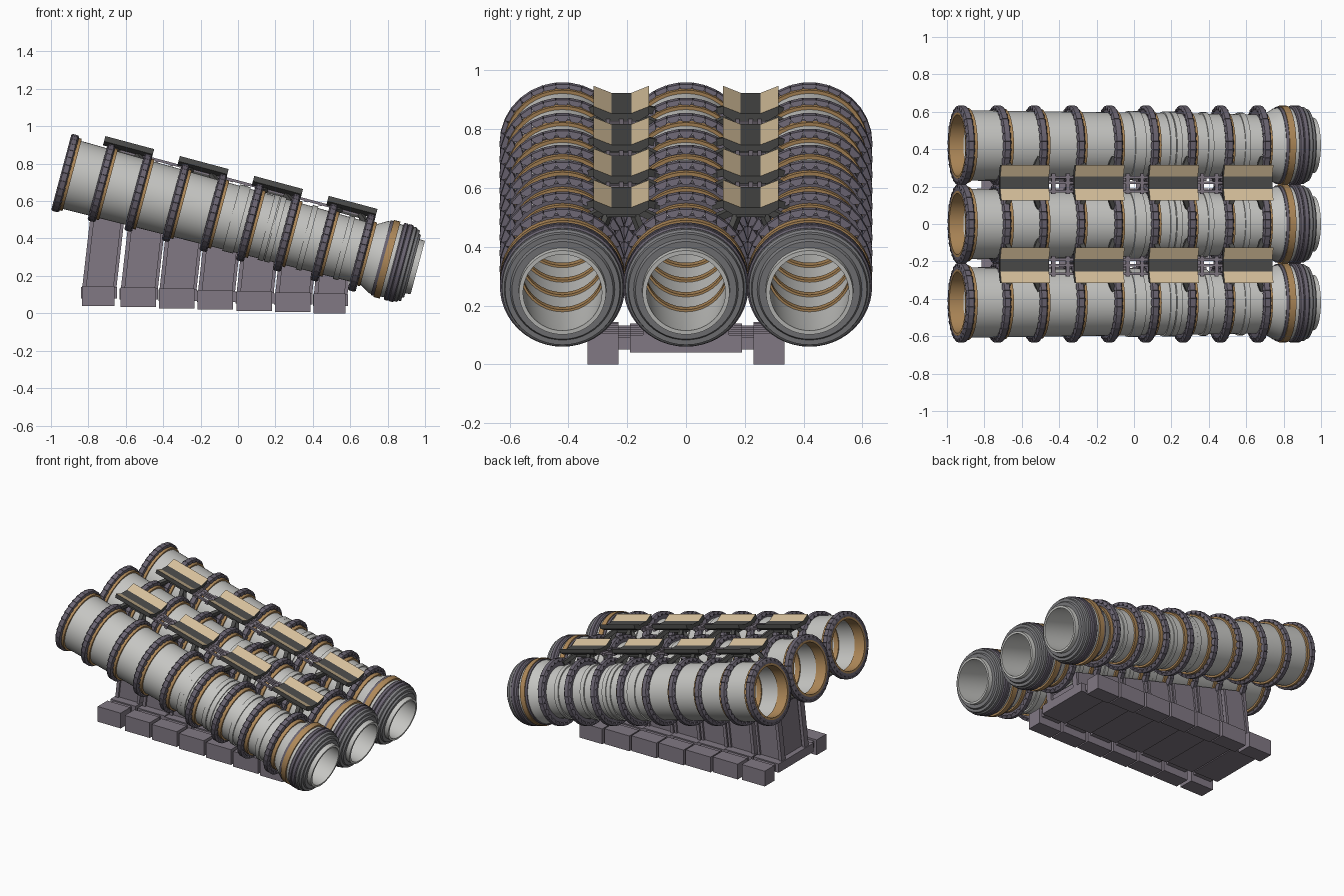
import bpy, bmesh, math
from mathutils import Vector

if "Cube" in bpy.data.objects:
    bpy.data.objects.remove(bpy.data.objects["Cube"])

TILT = math.radians(15)
AXIS_Z = 0.502
TUBE_Y = (-0.42, 0.0, 0.42)
RINGS = [-0.956, -0.755, -0.552, -0.345, -0.137, 0.066, 0.271, 0.477, 0.685]


def mat(name, rgb):
    m = bpy.data.materials.new(name)
    m.diffuse_color = (*rgb, 1)
    m.use_nodes = True
    m.node_tree.nodes["Principled BSDF"].inputs["Base Color"].default_value = m.diffuse_color
    return m


GREY = mat("pale grey metal", (0.56, 0.56, 0.54))
PURPLE = mat("muted purple", (0.22, 0.19, 0.23))
RINGC = mat("ring purple", (0.145, 0.128, 0.165))
ORANGE = mat("copper tan", (0.43, 0.25, 0.10))
BEIGE = mat("beige panel", (0.68, 0.53, 0.33))
DARK = mat("charcoal", (0.075, 0.075, 0.072))
MID = mat("mid grey", (0.20, 0.20, 0.21))


def finish(bm, name, mats, smooth=False):
    bmesh.ops.recalc_face_normals(bm, faces=bm.faces)
    me = bpy.data.meshes.new(name)
    bm.to_mesh(me)
    bm.free()
    for m in mats:
        me.materials.append(m)
    if smooth:
        me.shade_smooth()
        me.set_sharp_from_angle(angle=math.radians(30))
    return me


def place(me, name, y=0.0, tilted=True):
    ob = bpy.data.objects.new(name, me)
    bpy.context.collection.objects.link(ob)
    if tilted:
        ob.location = (0, y, AXIS_Z)
        ob.rotation_euler = (0, TILT, 0)
    else:
        ob.location = (0, y, 0)
    return ob


def lathe(bm, prof, n=48):
    """Revolve a closed (along, radius) profile about the x axis."""
    rows = []
    for i in range(n):
        a = math.tau * i / n
        rows.append([bm.verts.new((s, r * math.sin(a), r * math.cos(a))) for s, r in prof])
    k = len(prof)
    for i in range(n):
        p, q = rows[i], rows[(i + 1) % n]
        for j in range(k):
            bm.faces.new((p[j], p[(j + 1) % k], q[(j + 1) % k], q[j]))


def band(bm, s0, s1, r0, r1):
    lathe(bm, [(s0, r0), (s0, r1), (s1, r1), (s1, r0)])


def prism(bm, a, b):
    """Solid between two matching 3D loops; returns side faces."""
    va, vb = [bm.verts.new(p) for p in a], [bm.verts.new(p) for p in b]
    bm.faces.new(va)
    bm.faces.new(vb[::-1])
    k = len(va)
    return [bm.faces.new((va[i], va[(i + 1) % k], vb[(i + 1) % k], vb[i])) for i in range(k)]


def box(bm, x0, x1, y0, y1, z0, z1):
    c = [(y0, z0), (y1, z0), (y1, z1), (y0, z1)]
    prism(bm, [(x0, *p) for p in c], [(x1, *p) for p in c])


def bar(bm, p, q, w):
    """Square bar from p to q."""
    p, q = Vector(p), Vector(q)
    d = (q - p).normalized()
    u = d.cross(Vector((0, 0, 1)) if abs(d.z) < 0.9 else Vector((1, 0, 0))).normalized() * w
    v = d.cross(u).normalized() * w
    off = [u + v, u - v, -u - v, -u + v]
    prism(bm, [p + o for o in off], [q + o for o in off])


def rad(s):
    """Outer tube radius along the axis."""
    return 0.189 - 0.024 * (s + 0.97) / 1.7


# --- tube parts, one mesh each, shared by the three tubes ---
parts = []

# tapered shell with flared muzzle and end neck
bm = bmesh.new()
lathe(bm, [(-0.972, 0.172), (-0.972, 0.189), (0.72, 0.165), (0.775, 0.198), (0.80, 0.203),
           (0.95, 0.196), (0.95, 0.150), (0.995, 0.148), (0.995, 0.134), (0.93, 0.138),
           (0.72, 0.146), (0.0, 0.158)])
for s in (-0.03, 0.0, 0.165, 0.20, 0.375, 0.58):   # sleeve steps
    band(bm, s - 0.008, s + 0.022, rad(s) - 0.005, rad(s) + 0.008)
parts.append(("tube_shell", finish(bm, "tube_shell", [GREY], True)))

# wedge-toothed flange rings
bm = bmesh.new()
N = 30
step = math.tau / N
for s in RINGS:
    band(bm, s - 0.014, s + 0.014, rad(s) - 0.004, 0.194)
    for i in range(N):
        a = i * step
        loops = []
        for side in (-1, 1):
            loop = []
            for r, f, hw in ((0.191, -0.24, 0.022), (0.207, -0.49, 0.022), (0.214, -0.48, 0.014),
                             (0.214, 0.48, 0.014), (0.207, 0.49, 0.022), (0.191, 0.24, 0.022)):
                t = a + f * step
                loop.append((s + side * hw, r * math.sin(t), r * math.cos(t)))
            loops.append(loop)
        prism(bm, *loops)
parts.append(("flange_rings", finish(bm, "flange_rings", [RINGC])))

# copper collars outside, liners inside
bm = bmesh.new()
for s in RINGS:
    band(bm, s + 0.012, s + 0.038, rad(s) - 0.004, rad(s) + 0.011)
for s in RINGS[1:]:
    ri = 0.158 - 0.0165 * s
    band(bm, s - 0.018, s + 0.018, ri - 0.008, ri + 0.003)
band(bm, -0.978, -0.90, 0.164, 0.178)
band(bm, 0.806, 0.842, 0.19, 0.213)
parts.append(("copper_collars", finish(bm, "copper_collars", [ORANGE], True)))

# left face rim and muzzle purple rings
bm = bmesh.new()
band(bm, -0.977, -0.955, 0.177, 0.197)
lathe(bm, [(0.862, 0.18), (0.862, 0.207), (0.868, 0.213), (0.884, 0.213), (0.888, 0.207),
           (0.892, 0.213), (0.912, 0.213), (0.918, 0.207), (0.918, 0.18)])
band(bm, 0.79, 0.806, 0.19, 0.207)
parts.append(("muzzle_rings", finish(bm, "muzzle_rings", [RINGC], True)))

# muzzle grey steps
bm = bmesh.new()
lathe(bm, [(0.916, 0.15), (0.916, 0.206), (0.935, 0.206), (0.940, 0.198), (0.955, 0.195),
           (0.955, 0.178), (0.966, 0.172), (0.966, 0.145)])
parts.append(("muzzle_steps", finish(bm, "muzzle_steps", [MID], True)))

for i, y in enumerate(TUBE_Y):
    for name, me in parts:
        place(me, f"{name}_{i + 1}", y)

# --- top trays, struts and rods between the tubes ---
trays, struts, rods = bmesh.new(), bmesh.new(), bmesh.new()
sect = [(-0.095, 0.218), (-0.06, 0.196), (0.06, 0.196), (0.095, 0.218),
        (0.095, 0.247), (0.034, 0.222), (-0.034, 0.222), (-0.095, 0.247)]
for k in range(4):
    s = -0.665 + 0.412 * k
    sides = prism(trays, [(s - 0.135, *p) for p in sect], [(s + 0.135, *p) for p in sect])
    sides[4].material_index = sides[6].material_index = 1
    box(struts, s - 0.085, s + 0.085, -0.05, 0.05, 0.175, 0.198)
    for sx in (-1, 1):
        for sy in (-1, 1):
            bar(struts, (s + sx * 0.055, sy * 0.05, 0.195), (s + sx * 0.095, sy * 0.135, 0.165), 0.012)
            bar(struts, (s + sx * 0.06, sy * 0.04, 0.19), (s + sx * 0.10, sy * 0.07, 0.12), 0.011)
for y in (-0.045, 0.0, 0.03):
    bar(rods, (-0.70, y, 0.195), (0.62, y, 0.195), 0.007)
for k in range(3):
    s = -0.459 + 0.412 * k
    box(rods, s - 0.05, s - 0.03, -0.06, 0.05, 0.184, 0.20)
    box(rods, s + 0.03, s + 0.05, -0.06, 0.05, 0.184, 0.20)
tray_me = finish(trays, "top_trays", [DARK, BEIGE])
strut_me = finish(struts, "tray_struts", [DARK])
rod_me = finish(rods, "tray_rods", [PURPLE])
for side, y in (("front", -0.22), ("back", 0.22)):
    place(tray_me, "top_trays_" + side, y)
    place(strut_me, "tray_struts_" + side, y)
    place(rod_me, "tray_rods_" + side, y)

# --- stepped base: feet, floor plates and leaning webs ---
feet, floor, webs = bmesh.new(), bmesh.new(), bmesh.new()
tan = math.tan(TILT)
LEAN = 0.11


def top_at(x, drop):
    """Point where a leaning edge from floor x meets the line below the tube axis."""
    z = (AXIS_Z - drop - tan * (x - 0.1 * LEAN)) / (1 + tan * LEAN)
    return (x + (z - 0.1) * LEAN, z)


for k in range(7):
    x0 = -0.835 + 0.2065 * k
    x1 = x0 + (0.19 if k not in (0, 6) else 0.172)
    if k == 0:
        x1 = -0.66
    b = 0.04 * (1 - k / 6)
    for sy in (-1, 1):
        ya, yb = sorted((sy * 0.23, sy * 0.335))
        box(feet, x0, x1, ya, yb, b, b + 0.105)
    box(floor, x0 - 0.004, x1 + 0.012, -0.19, 0.19, b + 0.04, b + 0.10)
    box(floor, x0 + 0.02, x1 - 0.02, -0.24, 0.24, b + 0.05, b + 0.092)
    # side plates with raised edge posts, and a recessed core
    for xa, xb, ya, yb, drop in ((x0 + 0.01, x1 + 0.005, 0.115, 0.135, 0.145),
                                 (x0, x0 + 0.022, 0.105, 0.147, 0.15),
                                 (x1 - 0.01, x1 + 0.008, 0.105, 0.147, 0.15),
                                 (x0 + 0.03, x1 - 0.01, -0.116, 0.116, 0.205)):
        pa, pb = top_at(xa, drop), top_at(xb, drop)
        quad = [(xa, b + 0.08), (xb, b + 0.08), pb, pa]
        for sy in ((1,) if ya < 0 else (-1, 1)):
            prism(webs, [(x, sy * ya, z) for x, z in quad], [(x, sy * yb, z) for x, z in quad])
place(finish(feet, "base_feet", [PURPLE]), "base_feet", tilted=False)
place(finish(floor, "base_floor", [PURPLE]), "base_floor", tilted=False)
place(finish(webs, "support_webs", [PURPLE]), "support_webs", tilted=False)
